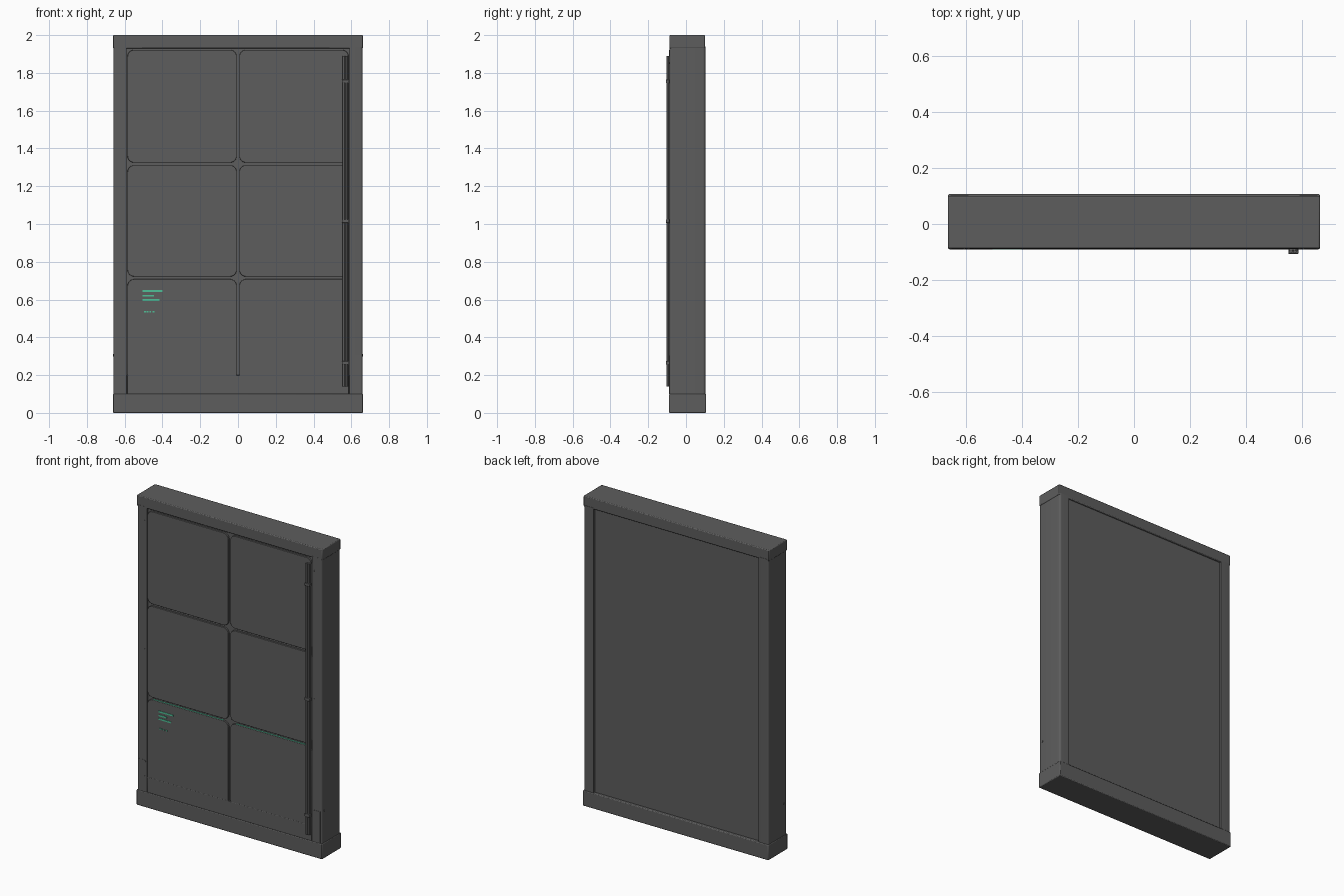
import bpy, bmesh, math

if "Cube" in bpy.data.objects:
    bpy.data.objects.remove(bpy.data.objects["Cube"])


def material(name, rgb):
    m = bpy.data.materials.new(name)
    m.diffuse_color = (*rgb, 1)
    m.use_nodes = True
    m.node_tree.nodes["Principled BSDF"].inputs["Base Color"].default_value = m.diffuse_color
    return m


GRAPHITE = material("graphite_grey", (0.11, 0.11, 0.11))
MINT = material("mint_green", (0.08, 0.52, 0.31))


def finish(name, bm, mat, bevel=0):
    bmesh.ops.recalc_face_normals(bm, faces=bm.faces)
    me = bpy.data.meshes.new(name)
    bm.to_mesh(me)
    bm.free()
    me.materials.append(mat)
    ob = bpy.data.objects.new(name, me)
    bpy.context.collection.objects.link(ob)
    if bevel:
        b = ob.modifiers.new("bevel", 'BEVEL')
        b.width, b.segments, b.limit_method = bevel, 2, 'ANGLE'
    bpy.ops.object.select_all(action='DESELECT')
    ob.select_set(True)
    bpy.context.view_layer.objects.active = ob
    bpy.ops.object.shade_smooth_by_angle(angle=math.radians(35))
    return ob


def box(name, x, y, z, mat=GRAPHITE, bevel=0):
    bm = bmesh.new()
    bmesh.ops.create_cube(bm, size=1)
    for v in bm.verts:
        v.co = [(r[0] + r[1]) / 2 + c * (r[1] - r[0]) for c, r in zip(v.co, (x, y, z))]
    return finish(name, bm, mat, bevel)


def rounded(name, a, b, depth, radii, axis, bevel=0):
    """Rounded rectangle (radius per corner, counter-clockwise from low-low) extruded on y or z."""
    corners = [(a[0], b[0], 1, 1), (a[1], b[0], -1, 1), (a[1], b[1], -1, -1), (a[0], b[1], 1, -1)]
    pts = []
    for i, ((u, v, su, sv), r) in enumerate(zip(corners, radii)):
        for k in range(7 if r else 1):
            t = math.pi + (i + k / 6) * math.pi / 2
            pts.append((u + su * r + r * math.cos(t), v + sv * r + r * math.sin(t)) if r else (u, v))
    bm = bmesh.new()
    place = (lambda p, d: (p[0], d, p[1])) if axis == 'y' else (lambda p, d: (p[0], p[1], d))
    face = bm.faces.new([bm.verts.new(place(p, depth[0])) for p in pts])
    moved = bmesh.ops.extrude_face_region(bm, geom=[face])["geom"]
    shift = place((0, 0), depth[1] - depth[0])
    bmesh.ops.translate(bm, vec=shift, verts=[g for g in moved if isinstance(g, bmesh.types.BMVert)])
    return finish(name, bm, GRAPHITE, bevel)


def cylinder(name, x, y, z, radius, length, axis):
    bm = bmesh.new()
    bmesh.ops.create_cone(bm, cap_ends=True, segments=16, radius1=radius, radius2=radius, depth=length)
    for v in bm.verts:
        p = v.co.copy()
        p = {'z': (p.x, p.y, p.z), 'y': (p.x, p.z, p.y), 'x': (p.z, p.x, p.y)}[axis]
        v.co = (p[0] + x, p[1] + y, p[2] + z)
    return finish(name, bm, GRAPHITE)


# main body between the columns, its back slightly recessed
box("body_core", (-0.60, 0.60), (-0.078, 0.088), (0.03, 1.97))

# base plinth and top cap
box("base_plinth", (-0.663, 0.663), (-0.09, 0.1065), (0.0, 0.10), bevel=0.005)
box("top_cap", (-0.663, 0.663), (-0.087, 0.1), (1.93, 2.0), bevel=0.005)

# side columns with softly rounded outer corners, covers and screws
for s, side in ((-1, "left"), (1, "right")):
    x = sorted((s * 0.66, s * 0.59))
    radii = (0.012, 0, 0, 0.012) if s < 0 else (0, 0.012, 0.012, 0)
    rounded(side + "_column", x, (-0.088, 0.102), (0.09, 1.94), radii, 'z')
    r = (0, 0, 0.02, 0) if s < 0 else (0, 0, 0, 0.02)
    rounded(side + "_column_cover", sorted((s * 0.65, s * 0.594)), (0.10, 0.305), (-0.0895, -0.08), r, 'y')
    for z in (0.2, 1.02, 1.85):
        cylinder(side + "_column_screw", s * 0.605, -0.089, z, 0.004, 0.004, 'y')
    cylinder(side + "_side_button", s * 0.66, -0.06, 0.305, 0.007, 0.006, 'x')

# six rounded front panels; the lowest row runs down behind the kick plate
rows = ((0.18, 0.708, 0), (0.722, 1.311, 0.035), (1.325, 1.922, 0.035))
for x in ((-0.585, -0.007), (0.007, 0.585)):
    for z0, z1, low in rows:
        rounded("front_panel", x, (z0, z1), (-0.089, -0.07), (low, low, 0.035, 0.035), 'y', bevel=0.002)

# kick plate
box("kick_plate", (-0.587, 0.587), (-0.0895, -0.07), (0.10, 0.20), bevel=0.002)

# light strip lying in the groove above the lowest panels
for x in ((-0.545, -0.045), (0.045, 0.545)):
    box("groove_light_strip", x, (-0.087, -0.079), (0.708, 0.710), MINT)

# vertical rail with paired tubes and three clamps
box("rail_back", (0.552, 0.584), (-0.094, -0.085), (0.14, 1.89), bevel=0.001)
for x in (0.559, 0.573):
    cylinder("rail_tube", x, -0.0985, 1.015, 0.006, 1.75, 'z')
for z in (0.265, 1.015, 1.755):
    box("rail_clamp", (0.550, 0.586), (-0.1065, -0.088), (z - 0.009, z + 0.009), bevel=0.002)

# mint indicator bars and dots
for x0, x1, z in ((-0.505, -0.4, 0.645), (-0.505, -0.445, 0.62), (-0.505, -0.415, 0.597)):
    box("indicator_bar", (x0, x1), (-0.0915, -0.088), (z - 0.005, z + 0.005), MINT)
for x0, x1 in ((-0.497, -0.485), (-0.482, -0.474), (-0.468, -0.46), (-0.452, -0.442)):
    box("indicator_dot", (x0, x1), (-0.0915, -0.088), (0.532, 0.539), MINT)
